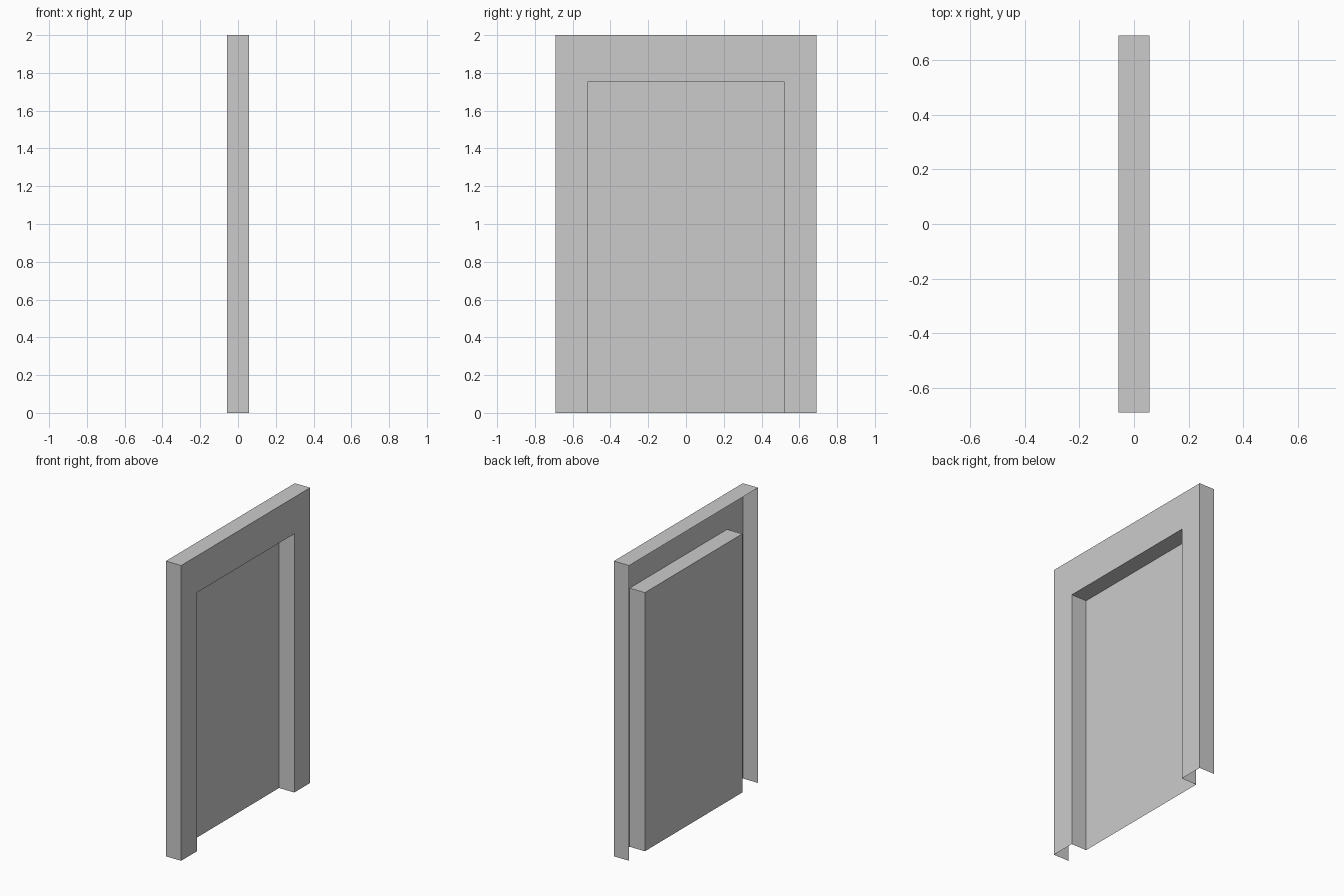
import bpy

if "Cube" in bpy.data.objects:
    bpy.data.objects.remove(bpy.data.objects["Cube"])

DEPTH = 0.057            # half thickness along x
OUTER = (0.69, 2.0)      # half width, height of the frame
INNER = (0.521, 1.752)   # half width, height of the recess


def arch(x, size):
    """Doorway-shaped open profile at depth x."""
    w, h = size
    return [(x, -w, 0), (x, -w, h), (x, w, h), (x, w, 0)]


def make(name, verts, faces):
    mesh = bpy.data.meshes.new(name)
    mesh.from_pydata(verts, [], faces)
    obj = bpy.data.objects.new(name, mesh)
    bpy.context.collection.objects.link(obj)
    return obj


def sweep(name, profiles):
    """Skin a series of arch profiles with flat quads."""
    verts = [v for p in profiles for v in p]
    faces = [(4 * r + i, 4 * r + 4 + i, 4 * r + 5 + i, 4 * r + 1 + i)
             for r in range(len(profiles) - 1) for i in range(3)]
    return make(name, verts, faces)


# Frame: outer edge, front face and recess walls; open at back and bottom
sweep("door_frame", [arch(-DEPTH, OUTER), arch(DEPTH, OUTER),
                     arch(DEPTH, INNER), arch(-DEPTH, INNER)])

# Recessed panel closing the rear of the opening
make("door_panel", arch(-DEPTH, INNER), [(0, 3, 2, 1)])
